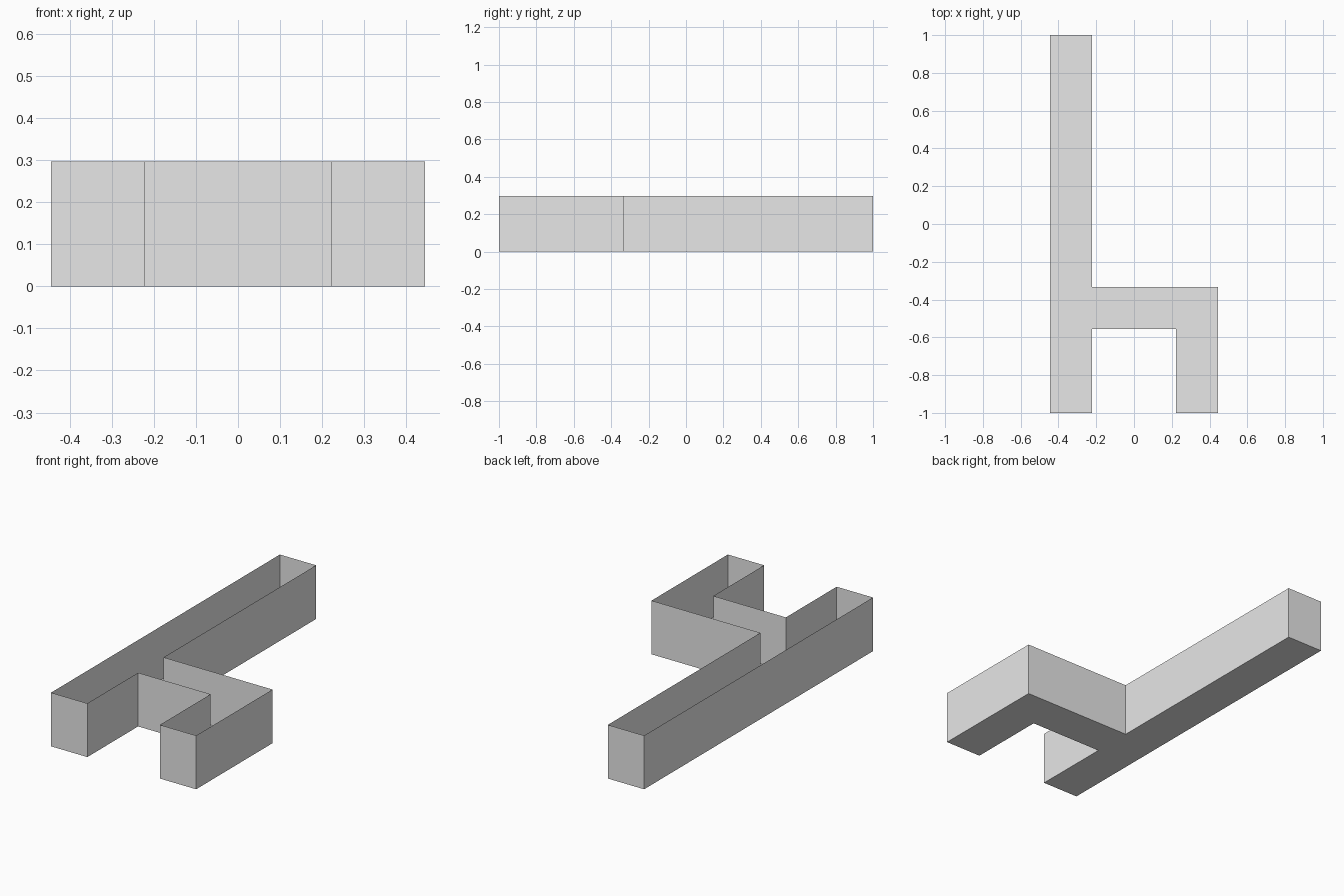
import bpy, bmesh

if "Cube" in bpy.data.objects:
    bpy.data.objects.remove(bpy.data.objects["Cube"])

HEIGHT = 0.297

grey = bpy.data.materials.new("plain grey")
grey.diffuse_color = (0.8, 0.8, 0.8, 1)
grey.use_nodes = True
grey.node_tree.nodes["Principled BSDF"].inputs["Base Color"].default_value = grey.diffuse_color

# Plan outline: long bar on the left, cross arm and short leg on the right
outline = [(-0.444, -1), (-0.222, -1), (-0.222, -0.556), (0.222, -0.556),
           (0.222, -1), (0.444, -1), (0.444, -0.333), (-0.222, -0.333),
           (-0.222, 1), (-0.444, 1)]

bm = bmesh.new()
low = [bm.verts.new((x, y, 0)) for x, y in outline]
high = [bm.verts.new((x, y, HEIGHT)) for x, y in outline]

# Floor facing down, walls facing out, top left open
bm.faces.new(low[::-1])
n = len(outline)
for i in range(n):
    j = (i + 1) % n
    bm.faces.new((low[i], low[j], high[j], high[i]))

mesh = bpy.data.meshes.new("open_channel_tray")
bm.to_mesh(mesh)
bm.free()
mesh.materials.append(grey)
tray = bpy.data.objects.new("open_channel_tray", mesh)
bpy.context.collection.objects.link(tray)
